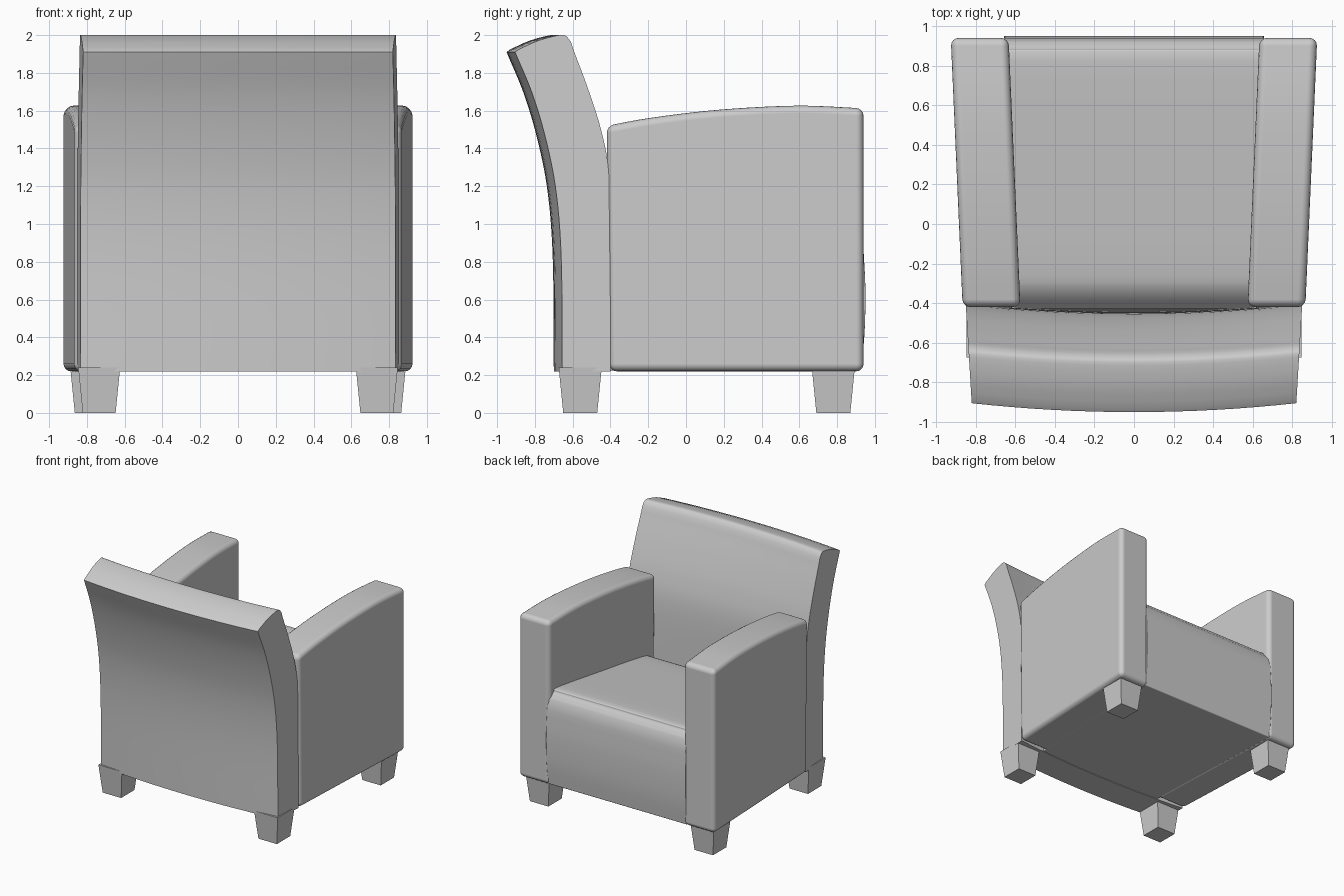
import bpy
import bmesh
from mathutils import Vector

cube = bpy.data.objects.get("Cube")
if cube:
    bpy.data.objects.remove(cube, do_unlink=True)

GREY = (0.6, 0.6, 0.6, 1)
fabric = bpy.data.materials.new("grey_upholstery")
fabric.use_nodes = True
fabric.diffuse_color = GREY
fabric.node_tree.nodes["Principled BSDF"].inputs["Base Color"].default_value = GREY


def spline(points, steps=5):
    """Smooth open curve through a few (y, z) points."""
    pts = [Vector(p) for p in points]
    pts = [2 * pts[0] - pts[1]] + pts + [2 * pts[-1] - pts[-2]]
    out = []
    for a, b, c, d in zip(pts, pts[1:], pts[2:], pts[3:]):
        for i in range(steps):
            t = i / steps
            out.append(0.5 * (2 * b + (c - a) * t + (2 * a - 5 * b + 4 * c - d) * t ** 2
                              + (3 * b - a - 3 * c + d) * t ** 3))
    return out + [pts[-2]]


def loft(name, profile, stations, place, bevel=0.0, segments=4, smooth=True):
    """Sweep a closed (y, z) profile over stations, capped at both ends."""
    bm = bmesh.new()
    rings = [[bm.verts.new(place(s, p[0], p[1])) for p in profile] for s in stations]
    n = len(profile)
    for r0, r1 in zip(rings, rings[1:]):
        for i in range(n):
            j = (i + 1) % n
            bm.faces.new((r0[i], r0[j], r1[j], r1[i]))
    bm.faces.new(rings[0])
    bm.faces.new(rings[-1])
    bmesh.ops.recalc_face_normals(bm, faces=bm.faces)
    mesh = bpy.data.meshes.new(name)
    bm.to_mesh(mesh)
    bm.free()
    mesh.materials.append(fabric)
    obj = bpy.data.objects.new(name, mesh)
    bpy.context.collection.objects.link(obj)
    if smooth:
        bpy.ops.object.select_all(action='DESELECT')
        obj.select_set(True)
        bpy.context.view_layer.objects.active = obj
        bpy.ops.object.shade_smooth_by_angle(angle=0.6)
    if bevel:
        mod = obj.modifiers.new("soft_edges", 'BEVEL')
        mod.width = bevel
        mod.segments = segments
        mod.limit_method = 'ANGLE'
        mod.angle_limit = 0.6
        mod.harden_normals = True
    return obj


# Backrest: flared profile, bowed across the width and narrowing to the rear
rear = spline([(-.655, .22), (-.66, .8), (-.685, 1.15), (-.735, 1.42), (-.81, 1.68), (-.905, 1.91)])
crest = spline([(-.885, 1.925), (-.78, 1.972), (-.67, 2.0), (-.635, 1.995), (-.61, 1.965)], 3)
face = spline([(-.595, 1.92), (-.52, 1.72), (-.45, 1.5), (-.41, 1.28), (-.4, .9), (-.4, .22)])


def place_back(s, y, z):
    return (s * (.82 + .06 * (y + .9)), y - .045 * (1 - s * s), z)


loft("backrest", rear + crest + face, [i / 8 - 1 for i in range(17)], place_back)

# Seat: deep cushion with a gently bulging front, sloping down to the rear
front = spline([(.925, .225), (.945, .42), (.95, .65), (.94, .86)], 4)
top = spline([(.925, .95), (.885, 1.0), (.82, 1.02), (.3, .955), (-.2, .89), (-.34, .85), (-.43, .76)], 4)
seat_profile = front + top + [Vector((-.45, .225))]
loft("seat", seat_profile, (-1, 1), lambda s, y, z: (s * (.62 + .04 * y), y, z), .06)

# Arms: thick panels with arched tops, splayed outward to the front
arch = spline([(-.42, 1.52), (-.2, 1.56), (.1, 1.598), (.4, 1.62), (.65, 1.626), (.94, 1.612)])
arm_profile = [Vector((.94, .22)), Vector((-.405, .22))] + arch
for side, label in ((1, "left"), (-1, "right")):
    loft(label + "_arm", arm_profile, (.592, .884),
         lambda u, y, z: (side * (u + .044 * y), y, z), .04)

    # Legs: square blocks tapering to the floor
    for end, x, y in (("front", .777, .78), ("rear", .735, -.56)):
        square = [(-1, -1), (1, -1), (1, 1), (-1, 1)]
        loft(f"{end}_{label}_leg", square, (0, .24),
             lambda z, a, b: (side * (x + a * (.087 + .1 * z)), y + b * (.09 + .1 * z), z),
             smooth=False)
